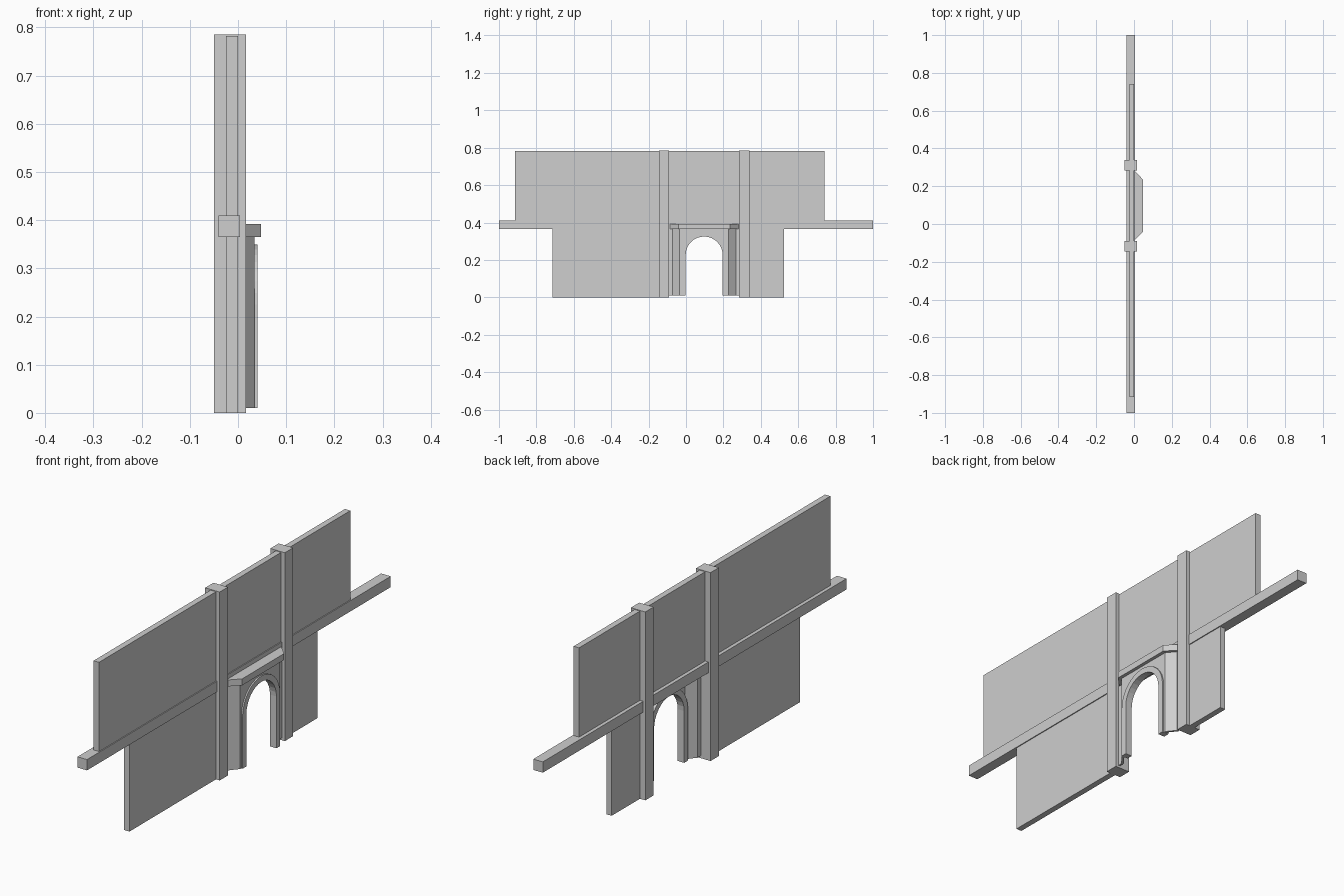
import bpy, bmesh, math
from mathutils import Vector

cube = bpy.data.objects.get("Cube")
if cube:
    bpy.data.objects.remove(cube, do_unlink=True)

GREY = (0.62, 0.62, 0.62, 1.0)
mat = bpy.data.materials.new("plain grey")
mat.use_nodes = True
mat.diffuse_color = GREY
mat.node_tree.nodes["Principled BSDF"].inputs["Base Color"].default_value = GREY


def prism(name, outline, lo, hi, along="z"):
    """Extrude a flat outline: (x, y) points along z, or (y, z) points along x."""
    bm = bmesh.new()
    place = (lambda a, b: (a, b, lo)) if along == "z" else (lambda a, b: (lo, a, b))
    face = bm.faces.new([bm.verts.new(place(a, b)) for a, b in outline])
    moved = bmesh.ops.extrude_face_region(bm, geom=[face])["geom"]
    step = Vector((0, 0, hi - lo)) if along == "z" else Vector((hi - lo, 0, 0))
    bmesh.ops.translate(bm, vec=step,
                        verts=[v for v in moved if isinstance(v, bmesh.types.BMVert)])
    bmesh.ops.recalc_face_normals(bm, faces=bm.faces)
    mesh = bpy.data.meshes.new(name)
    bm.to_mesh(mesh)
    bm.free()
    mesh.materials.append(mat)
    obj = bpy.data.objects.new(name, mesh)
    bpy.context.collection.objects.link(obj)
    return obj


def block(name, x, y, z):
    return prism(name, [(x[0], y[0]), (x[1], y[0]), (x[1], y[1]), (x[0], y[1])], *z)


MID = 0.097        # middle of the doorway along y
BASE = 0.01        # foot of the porch
EAVE = 0.365       # underside of beam and canopy


def arch(radius, spring, steps=16):
    """Up one jamb, over the half round, and down the other."""
    curve = [(MID - radius * math.cos(math.pi * i / steps),
              spring + radius * math.sin(math.pi * i / steps)) for i in range(steps + 1)]
    return [(MID - radius, BASE)] + curve + [(MID + radius, BASE)]


# Walls and the long beam
WALL = (-0.025, 0.0)
block("upper_wall", WALL, (-0.915, 0.74), (0.40, 0.782))
block("lower_wall_long", WALL, (-0.715, -0.12), (0, 0.37))
block("lower_wall_short", WALL, (0.31, 0.525), (0, 0.37))
block("long_beam", (-0.04, 0.004), (-1, 1), (EAVE, 0.41))

# Porch sides, pillars: mirrored about the doorway
for side, label in ((-1, "near"), (1, "far")):
    pillar = sorted((MID + side * 0.187, MID + side * 0.242))
    block("pillar_" + label, (-0.05, 0.017), pillar, (0, 0.785))
    panel = [(0.034, 0.131), (0.003, 0.169), (0.003, 0.19),
             (-0.005, 0.19), (-0.005, 0.165), (0.026, 0.127)]
    prism("porch_side_" + label, [(x, MID + side * d) for x, d in panel], BASE, EAVE)

# Arched porch front with a raised, deep surround
edge = 0.131
front = [(MID - edge, BASE), (MID - edge, EAVE), (MID + edge, EAVE), (MID + edge, BASE)]
prism("porch_front", front + arch(0.11, 0.225)[::-1], 0.026, 0.034, "x")
prism("arch_surround", arch(0.124, 0.225) + arch(0.099, 0.226)[::-1], 0.010, 0.040, "x")

# Canopy with cut corners
prism("canopy", [(-0.005, MID - 0.187), (0.0, MID - 0.187), (0.048, MID - 0.138),
                 (0.048, MID + 0.138), (0.0, MID + 0.187), (-0.005, MID + 0.187)],
      EAVE, 0.392)
